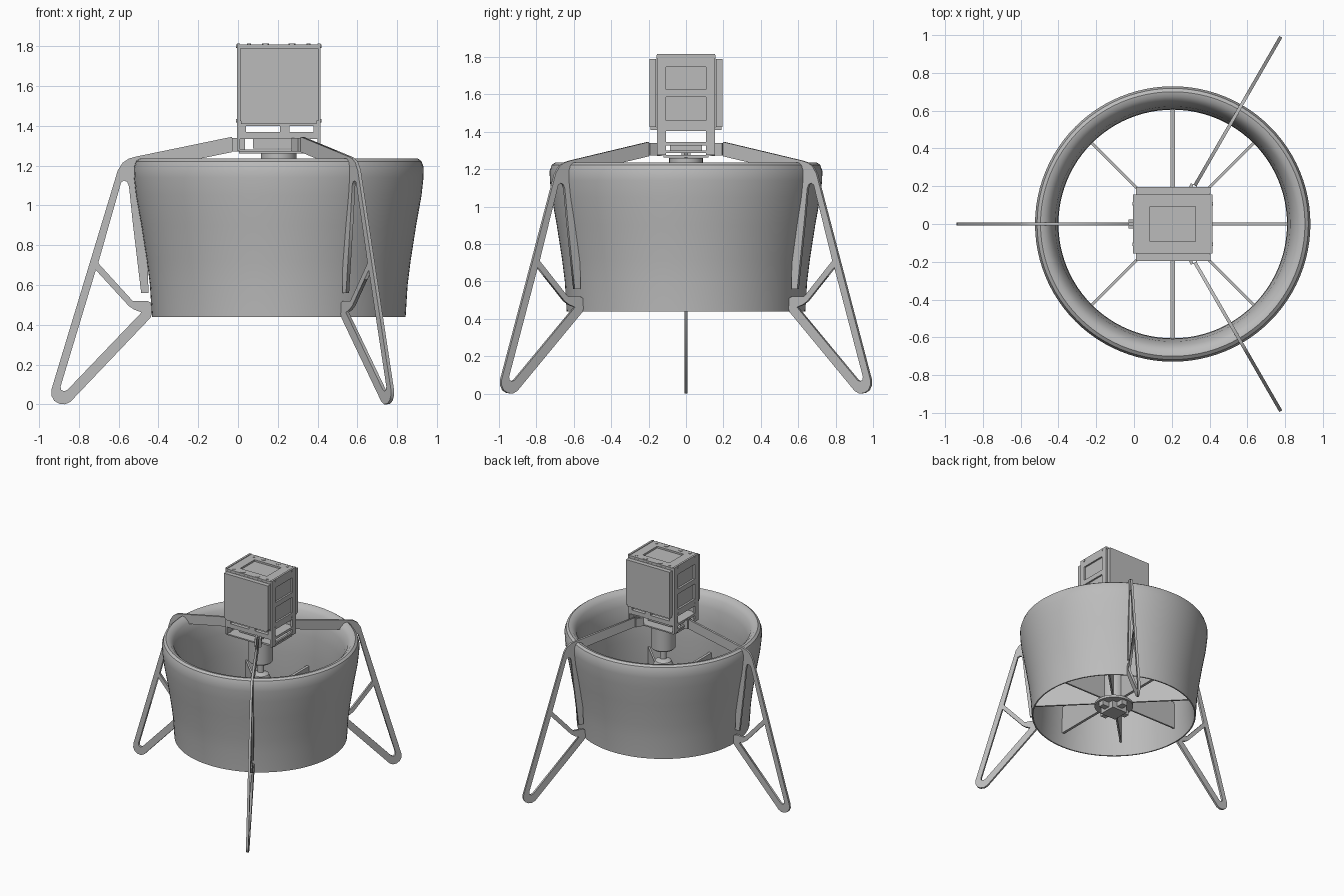
import bpy, bmesh, math
from mathutils import Matrix, Vector

if "Cube" in bpy.data.objects:
    bpy.data.objects.remove(bpy.data.objects["Cube"], do_unlink=True)

AXIS = Vector((0.205, 0, 0))  # the fan axis, about which everything is arranged

grey = bpy.data.materials.new("plain_grey")
grey.use_nodes = True
grey.diffuse_color = (0.5, 0.5, 0.5, 1)
grey.node_tree.nodes["Principled BSDF"].inputs["Base Color"].default_value = (0.5, 0.5, 0.5, 1)


def finish(name, bm, smooth=False):
    bmesh.ops.recalc_face_normals(bm, faces=bm.faces)
    mesh = bpy.data.meshes.new(name)
    bm.to_mesh(mesh)
    bm.free()
    mesh.materials.append(grey)
    if smooth:
        for poly in mesh.polygons:
            poly.use_smooth = True
        mesh.set_sharp_from_angle(angle=math.radians(35))
    obj = bpy.data.objects.new(name, mesh)
    bpy.context.collection.objects.link(obj)
    return obj


def box(name, xs, ys, zs, angle=0.0):
    """Box given by ranges measured from the fan axis, turned about it."""
    bm = bmesh.new()
    bmesh.ops.create_cube(bm, size=1)
    for v in bm.verts:
        v.co = Vector([(r[0] + r[1]) / 2 + c * (r[1] - r[0])
                       for c, r in zip(v.co, (xs, ys, zs))])
    bm.transform(Matrix.Translation(AXIS) @ Matrix.Rotation(angle, 4, 'Z'))
    return finish(name, bm)


def lathe(name, profile, steps=48, closed=False, at=(0, 0)):
    bm = bmesh.new()
    verts = [bm.verts.new((r, 0, z)) for r, z in profile]
    edges = [bm.edges.new(pair) for pair in zip(verts, verts[1:])]
    if closed:
        edges.append(bm.edges.new((verts[-1], verts[0])))
    bmesh.ops.spin(bm, geom=verts + edges, cent=(0, 0, 0), axis=(0, 0, 1),
                   angle=math.tau, steps=steps)
    bmesh.ops.remove_doubles(bm, verts=bm.verts, dist=0.0001)
    bm.transform(Matrix.Translation(AXIS + Vector((*at, 0))))
    return finish(name, bm, True)


def cylinder(name, radius, low, high, steps=48, at=(0, 0)):
    return lathe(name, [(0, low), (radius, low), (radius, high), (0, high)], steps, at=at)


# Duct: a thick ring with a flared, rounded inlet lip
duct_outside = [(.638, .44), (.648, .6), (.663, .72), (.691, .9), (.718, 1.05),
                (.728, 1.14), (.729, 1.19), (.718, 1.222)]
duct_inside = [(.7, 1.235), (.675, 1.23), (.645, 1.2), (.622, 1.13), (.608, 1.02),
               (.605, .85), (.615, .6), (.628, .44)]
lathe("duct", duct_outside + duct_inside, 96, closed=True)

# Legs: flat cut plates, each with an arm, a hanging strip, a brace and a foot loop
leg_outline = [
    (.235, 1.268), (.235, 1.345), (.72, 1.245), (.755, 1.235), (.785, 1.215), (.81, 1.175),
    (1.143, .075), (1.144, .045), (1.13, .018), (1.105, .003), (1.075, 0), (1.048, .012),
    (.645, .435), (.636, .46), (.642, .51), (.66, .52), (.735, .52), (.908, .71),
    (.8, 1.09), (.793, 1.115), (.778, 1.125), (.762, 1.118), (.753, 1.095),
    (.735, .92), (.692, .56), (.655, .56), (.66, .72), (.69, .9), (.715, 1.05),
    (.72, 1.17), (.64, 1.185)]
leg_hole = [(.92, .675), (.755, .495), (.725, .475), (.69, .462), (1.063, .072),
            (1.08, .065), (1.095, .073), (1.097, .09)]


def leg(name, angle):
    curve = bpy.data.curves.new(name, 'CURVE')
    curve.dimensions = '2D'
    curve.fill_mode = 'BOTH'
    curve.extrude = 0.009
    for points in (leg_outline, leg_hole):
        spline = curve.splines.new('POLY')
        spline.points.add(len(points) - 1)
        for p, (r, z) in zip(spline.points, points):
            p.co = (r, z, 0, 1)
        spline.use_cyclic_u = True
    temp = bpy.data.objects.new(name + "_curve", curve)
    bpy.context.collection.objects.link(temp)
    bpy.context.view_layer.update()
    mesh = temp.evaluated_get(bpy.context.evaluated_depsgraph_get()).to_mesh()
    bm = bmesh.new()
    bm.from_mesh(mesh)
    bpy.data.objects.remove(temp, do_unlink=True)
    bmesh.ops.remove_doubles(bm, verts=bm.verts, dist=0.0001)
    bm.transform(Matrix.Translation(AXIS) @ Matrix.Rotation(angle, 4, 'Z')
                 @ Matrix.Rotation(math.pi / 2, 4, 'X'))
    finish(name, bm)


for name, degrees in (("right", 180), ("back", 60), ("front", -60)):
    turn = math.radians(degrees)
    leg(name + "_leg", turn)
    for side in (-1, 1):
        box(name + "_arm_clamp", (.17, .235), sorted((side * .009, side * .024)),
            (1.272, 1.34), turn)

# Stator vanes and the central column
for i in range(8):
    half = 0.011 if i in (2, 6) else 0.007
    box("stator_vane", (.08, .612), (-half, half), (.55, .78), i * math.pi / 4)
lathe("hub_column", [(0, .54), (.1, .54), (.1, .86), (.06, .95), (0, .98)])
cylinder("hub_plate", .15, .52, .54)
cylinder("motor_shaft", .025, .95, 1.07, 24)
lathe("motor", [(0, 1.05), (.08, 1.05), (.09, 1.06), (.09, 1.26), (0, 1.26)])
box("servo_block", (-.07, .07), (-.07, .07), (.46, .52))
for i in range(4):
    box("servo_horn", (.07, .13), (-.025, .025), (.48, .52), i * math.pi / 2)

# Base of the payload box
box("base_plate", (-.2, .2), (-.12, .12), (1.262, 1.276))
box("controller_block", (-.13, .08), (-.085, .085), (1.285, 1.335))
for s in (-1, 1):
    y_bar = sorted((s * .125, s * .155))
    box("base_rail", (-.2, .2), y_bar, (1.335, 1.37))
    box("upper_rail", (-.2, .2), y_bar, (1.4, 1.43))
    box("lower_rail", (-.2, .095), y_bar, (1.27, 1.28))
    for xs in ((-.2, -.165), (.005, .055), (.175, .2)):
        box("bay_post", xs, y_bar, (1.335, 1.43))
box("bay_floor", (-.2, .2), (-.155, .155), (1.335, 1.345))

# Payload box with front and back panels
box("payload_core", (-.194, .196), (-.158, .158), (1.41, 1.796))
for s in (-1, 1):
    box("payload_panel", (-.194, .2), sorted((s * .16, s * .195)), (1.425, 1.79))
    box("panel_edge", (-.19, .19), sorted((s * .157, s * .19)), (1.41, 1.425))

# Side plates framing two shallow windows, with open feet below
for s in (-1, 1):
    xs = sorted((s * .194, s * .21))
    for t in (-1, 1):
        box("side_upright", xs, sorted((t * .108, t * .155)), (1.275, 1.815))
        for z in (1.425, 1.8):
            bolt = cylinder("side_bolt", .009, -.003, .003, 16)
            bolt.data.transform(Matrix.Translation(-AXIS))
            bolt.matrix_world = (Matrix.Translation(AXIS + Vector((s * .211, t * .108, z)))
                                 @ Matrix.Rotation(math.pi / 2, 4, 'Y'))
    for zs in ((1.405, 1.46), (1.585, 1.625), (1.745, 1.815)):
        box("side_crossbar", xs, (-.108, .108), zs)
    box("foot_bar", xs, (-.108, .108), (1.285, 1.3))
    box("bay_bar", xs, (-.108, .108), (1.325, 1.345))

# Top plate framing a shallow window, with bolts and caps
for s in (-1, 1):
    box("top_plate_side", sorted((s * .12, s * .206)), (-.157, .157), (1.794, 1.81))
    box("top_plate_end", (-.12, .12), sorted((s * .092, s * .157)), (1.794, 1.81))
    for t in (-1, 1):
        cylinder("top_cap", .018, 1.8, 1.813, 24, (s * .066, t * .135))
        cylinder("top_bolt", .01, 1.8, 1.813, 16, (s * .15, t * .13))
